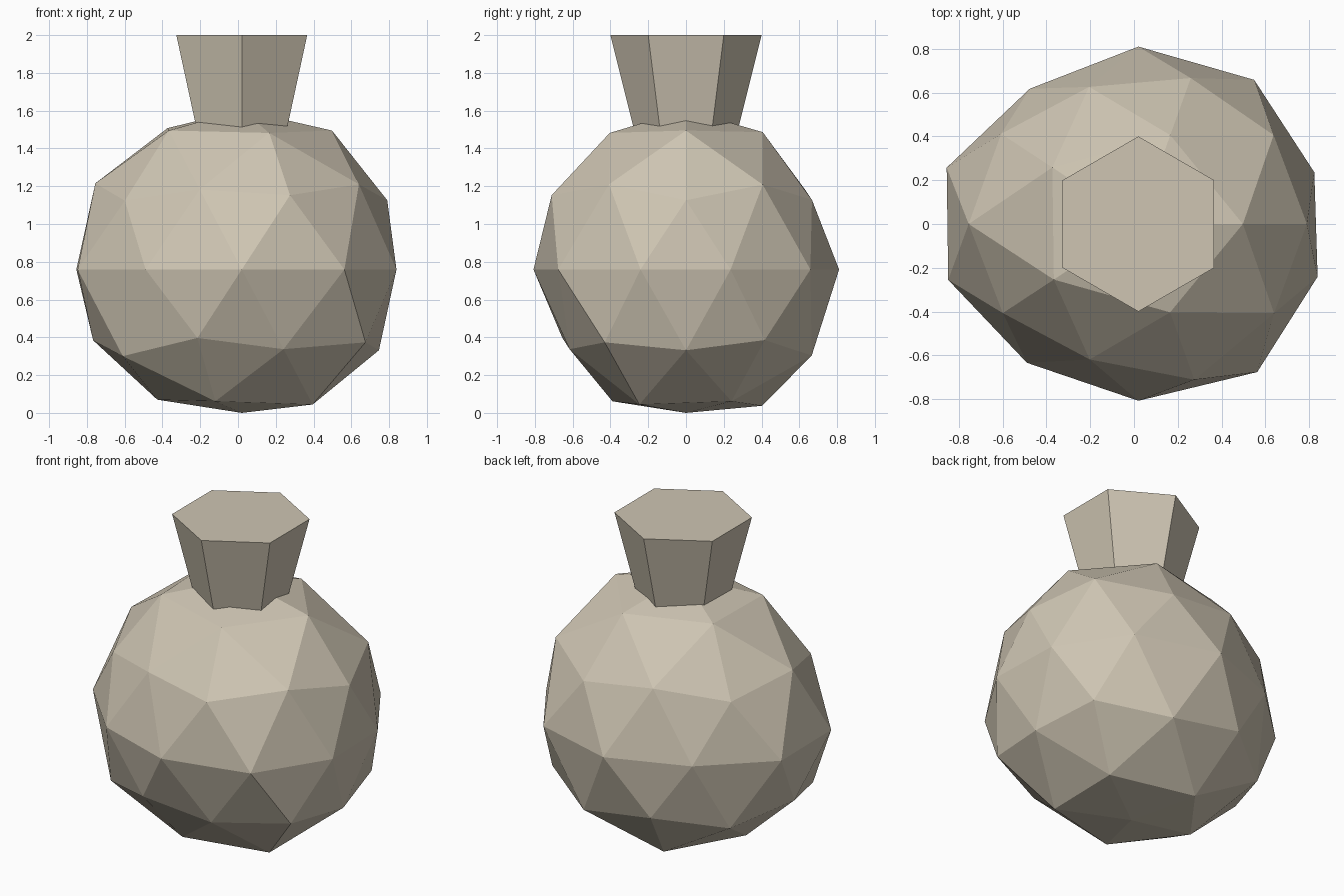
import bpy
from math import atan2, degrees, pi

if "Cube" in bpy.data.objects:
    bpy.data.objects.remove(bpy.data.objects["Cube"], do_unlink=True)

# Single stone colour
stone = bpy.data.materials.new("warm_beige")
stone.use_nodes = True
colour = (0.62, 0.56, 0.45, 1.0)
stone.diffuse_color = colour
stone.node_tree.nodes["Principled BSDF"].inputs["Base Color"].default_value = colour

CENTRE_X, CENTRE_Z = 0.02, 0.759


def finish(name):
    obj = bpy.context.object
    obj.name = obj.data.name = name
    obj.data.materials.append(stone)
    bpy.ops.object.shade_flat()
    return obj


def ring_order(vertex):
    """Order vertices from the top ring down, and around each ring."""
    x, y, z = vertex.co.normalized()
    return -round(z, 1), round(degrees(atan2(y, x))) % 360


# Round body: faceted ball, each vertex pushed in or out by a little
bpy.ops.mesh.primitive_ico_sphere_add(subdivisions=2, radius=1,
                                      location=(CENTRE_X, 0, CENTRE_Z))
body = finish("round_body")
rings = [
    [.845],
    [.865, .855, .88, .865, .85],
    [.855, .815, .868, .805, .858],
    [.82, .825, .825, .815, .88],
    [.805, .857, .853, .804, .877, .87, .825, .85, .88, .82],
    [.835, .84, .838, .81, .862],
    [.813, .866, .85, .872, .802],
    [.82, .848, .81, .82, .84],
    [.759],
]
radii = [radius for ring in rings for radius in ring]
for vertex, radius in zip(sorted(body.data.vertices, key=ring_order), radii):
    vertex.co = vertex.co.normalized() * radius
    vertex.co.x *= 1.05
    vertex.co.y *= 0.95

# Flared six-sided neck, sunk into the top of the body
neck_bottom, neck_top = 1.4, 2.0
bpy.ops.mesh.primitive_cone_add(vertices=6, radius1=0.25, radius2=0.4,
                                depth=neck_top - neck_bottom,
                                location=(CENTRE_X, 0, (neck_bottom + neck_top) / 2))
finish("flared_neck")
